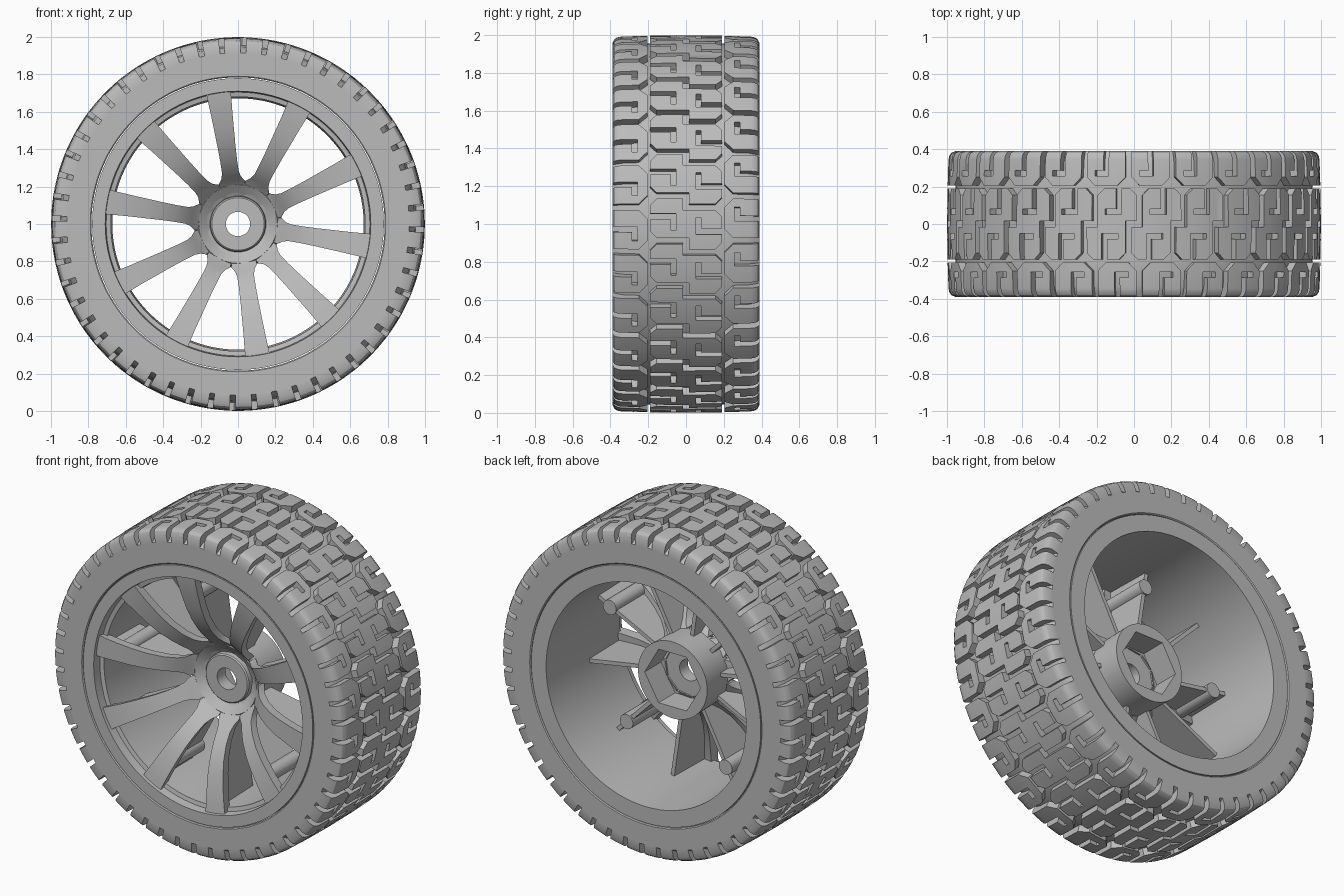
import bpy, bmesh
from math import sin, cos, pi, radians, hypot

cube = bpy.data.objects.get("Cube")
if cube:
    bpy.data.objects.remove(cube)

grey = bpy.data.materials.new("plain grey")
grey.use_nodes = True
grey.diffuse_color = (0.5, 0.5, 0.5, 1)
grey.node_tree.nodes["Principled BSDF"].inputs["Base Color"].default_value = (0.5, 0.5, 0.5, 1)

AXLE = 1.0           # height of the wheel centre
PITCHES = 26         # tread repeats
SPOKES = 10
SPOKE_START = 98.4


def finish(name, bm, smooth=30):
    bmesh.ops.recalc_face_normals(bm, faces=bm.faces[:])
    mesh = bpy.data.meshes.new(name)
    bm.to_mesh(mesh)
    bm.free()
    mesh.materials.append(grey)
    ob = bpy.data.objects.new(name, mesh)
    bpy.context.collection.objects.link(ob)
    bpy.ops.object.select_all(action='DESELECT')
    ob.select_set(True)
    bpy.context.view_layer.objects.active = ob
    bpy.ops.object.shade_smooth_by_angle(angle=radians(smooth))
    return ob


def polar(r, a, y, side=0.0):
    """Point at radius r and angle a round the axle, shifted sideways."""
    return (r * cos(a) - side * sin(a), y, AXLE + r * sin(a) + side * cos(a))


def lathe(name, profile, seg=96, hex_rows=()):
    """Turn a closed (radius, y) profile; rows in hex_rows become hexagons."""
    bm = bmesh.new()
    rings = []
    for row, (r, y) in enumerate(profile):
        ring = []
        for i in range(seg):
            a = 2 * pi * i / seg
            k = 1.0
            if row in hex_rows:
                k = cos(pi / 6) / cos(a % (pi / 3) - pi / 6)
            ring.append(bm.verts.new(polar(r * k, a, y)))
        rings.append(ring)
    for p, q in zip(rings, rings[1:] + rings[:1]):
        for i in range(seg):
            j = (i + 1) % seg
            bm.faces.new((p[i], p[j], q[j], q[i]))
    return finish(name, bm)


def loft(bm, sections):
    """Skin four-cornered sections and cap both ends."""
    loops = [[bm.verts.new(c) for c in s] for s in sections]
    for p, q in zip(loops, loops[1:]):
        for i in range(4):
            j = (i + 1) % 4
            bm.faces.new((p[i], p[j], q[j], q[i]))
    bm.faces.new(loops[0])
    bm.faces.new(loops[-1])


# Tyre carcass, with recessed shoulders under the tread blocks
half = [(0.784, 0.385), (0.79, 0.39), (0.915, 0.39), (0.93, 0.365), (0.945, 0.33), (0.955, 0.2)]
lathe("tyre_carcass", [(r, -y) for r, y in half] + [(r, y) for r, y in reversed(half)], 128)

# Rim barrel with front lip, step and rear flange
lathe("rim_barrel", [(0.71, -0.388), (0.78, -0.388), (0.78, 0.388), (0.68, 0.388),
                     (0.672, 0.0), (0.68, -0.33), (0.705, -0.335)])

# Hub with a raised front boss, axle hole and hexagonal rear socket
lathe("hub", [(0.065, -0.11), (0.14, -0.11), (0.147, -0.103), (0.15, -0.075), (0.21, -0.12),
              (0.23, -0.1), (0.235, 0.13), (0.19, 0.13), (0.19, -0.03), (0.065, -0.03)],
      96, hex_rows=(7, 8))

# Spokes: arched bars that dive from the rim to the hub
stations = [(0.15, 0.095, -0.08), (0.19, 0.125, -0.10), (0.225, 0.14, -0.135), (0.25, 0.105, -0.165),
            (0.28, 0.09, -0.20), (0.34, 0.09, -0.25), (0.42, 0.096, -0.295), (0.5, 0.105, -0.325),
            (0.6, 0.116, -0.35), (0.66, 0.125, -0.362), (0.72, 0.134, -0.37)]
bm = bmesh.new()
for i in range(SPOKES):
    a = radians(SPOKE_START) + 2 * pi * i / SPOKES
    loft(bm, [(polar(r, a, f, -w / 2), polar(r, a, f, w / 2),
               polar(r, a, f + 0.06, w / 2 - 0.006), polar(r, a, f + 0.06, 0.006 - w / 2))
              for r, w, f in stations])
finish("spokes", bm, 35)

# Thin plates behind the spokes, joining hub and barrel
bm = bmesh.new()
for i in range(SPOKES):
    a = radians(SPOKE_START) + 2 * pi * i / SPOKES
    loft(bm, [(polar(r, a, f + 0.03, -0.012), polar(r, a, f + 0.03, 0.012),
               polar(r, a, -0.01, 0.012), polar(r, a, -0.01, -0.012))
              for r, w, f in stations if r > 0.2])
finish("rear_plates", bm)

# Round posts on every second plate
bm = bmesh.new()
for i in range(0, SPOKES, 2):
    a = radians(SPOKE_START) + 2 * pi * i / SPOKES
    rings = []
    for y in (-0.32, 0.0):
        rings.append([bm.verts.new(polar(0.58 + 0.045 * cos(2 * pi * k / 20), a, y,
                                         0.045 * sin(2 * pi * k / 20))) for k in range(20)])
    for k in range(20):
        j = (k + 1) % 20
        bm.faces.new((rings[0][k], rings[0][j], rings[1][j], rings[1][k]))
    for ring in rings:
        bm.faces.new(ring)
finish("rear_posts", bm)


def crown(y):
    """Outer tread radius across the width, rounded at the shoulders."""
    y = abs(y)
    drop = max(0.0, y - 0.345) / 0.045
    return 0.999 - 0.06 * y * y - 0.035 * (1 - max(0.0, 1 - drop * drop) ** 0.5)


def tread(name, outline, offset=0.0):
    """Bend a flat (y, arc) outline onto the tyre and repeat it round."""
    bm = bmesh.new()
    bm.faces.new([bm.verts.new((y, u, 0)) for y, u in outline])
    cuts = [((0, 0.045 * k, 0), (0, 1, 0)) for k in range(-3, 4)]
    cuts += [((s * y, 0, 0), (1, 0, 0)) for s in (-1, 1) for y in (0.345, 0.365, 0.38)]
    for co, no in cuts:
        bmesh.ops.bisect_plane(bm, geom=bm.verts[:] + bm.edges[:] + bm.faces[:],
                               plane_co=co, plane_no=no)
    flat = [v.co.copy() for v in bm.verts]
    bm.verts.index_update()
    faces = [[v.index for v in f.verts] for f in bm.faces]
    rim = [[v.index for v in e.verts] for e in bm.edges if e.is_boundary]
    bm.free()
    bm = bmesh.new()
    for n in range(PITCHES):
        a = 2 * pi * n / PITCHES + offset
        top = [bm.verts.new(polar(crown(c.x), a + c.y, c.x)) for c in flat]
        low = [bm.verts.new(polar(0.91, a + c.y, c.x)) for c in flat]
        for f in faces:
            bm.faces.new([top[i] for i in f])
        for i, j in rim:
            bm.faces.new((top[i], top[j], low[j], low[i]))
    finish(name, bm, 28)


# Centre tread: stepped blocks with a hooked slot in each half
arm = [(0.015, -0.075), (-0.155, -0.075), (-0.19, -0.04), (-0.19, 0.025), (-0.08, 0.025),
       (-0.08, -0.035), (-0.052, -0.035), (-0.052, 0.055), (-0.19, 0.055), (-0.19, 0.1),
       (-0.155, 0.135), (-0.015, 0.135)]
tread("centre_tread", arm + [(-y, -u) for y, u in arm])

# Shoulder tread: chamfered blocks with a hooked slot open to the sidewall
shoulder = [(0.39, -0.105), (0.25, -0.105), (0.205, -0.06), (0.205, 0.06), (0.25, 0.105),
            (0.39, 0.105), (0.39, 0.014), (0.285, 0.014), (0.285, 0.06), (0.257, 0.06),
            (0.257, -0.014), (0.39, -0.014)]
tread("left_shoulder_tread", shoulder, 0.03)
tread("right_shoulder_tread", [(-y, -u) for y, u in shoulder], -0.03)
